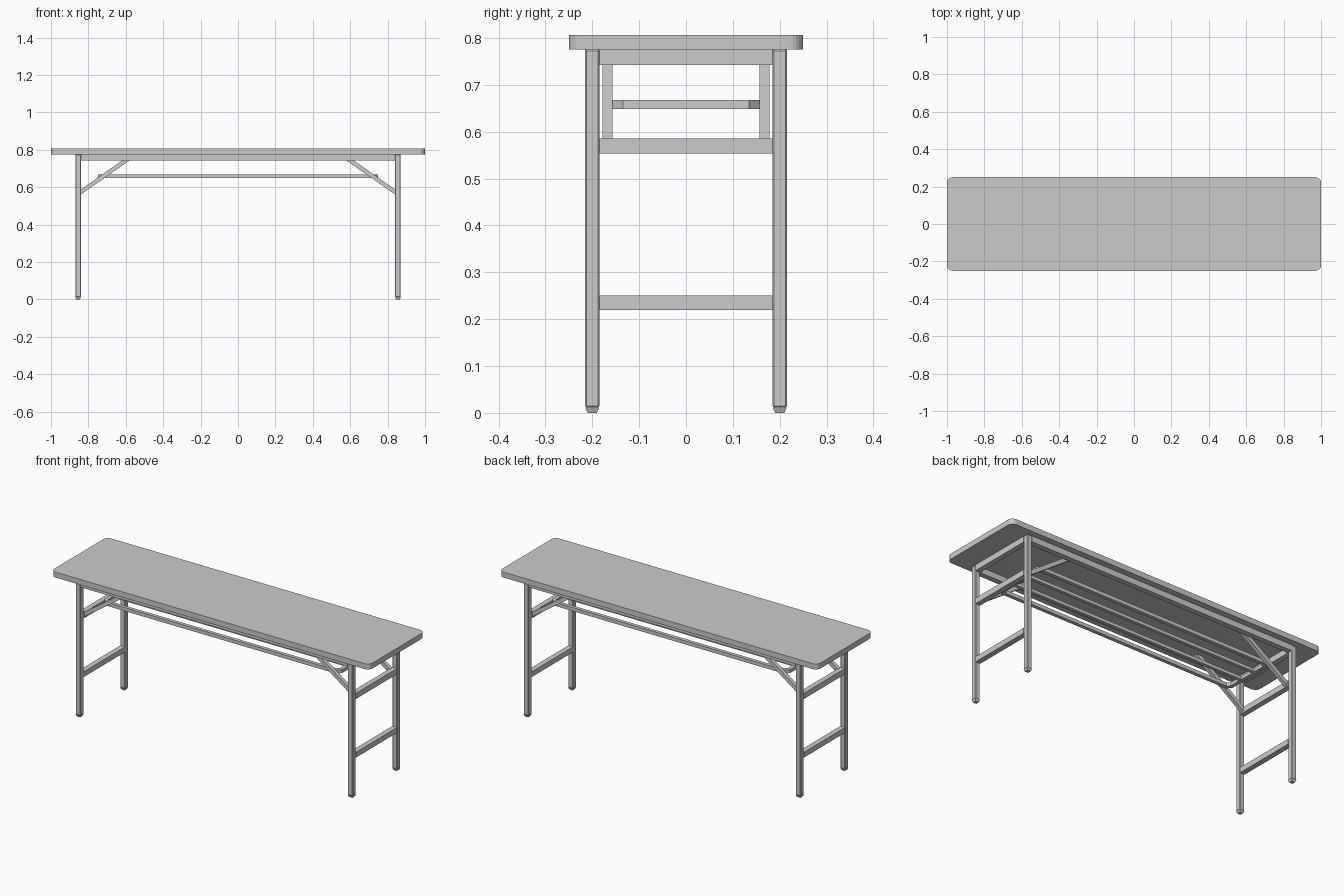
import bpy, bmesh, math
from mathutils import Vector

if "Cube" in bpy.data.objects:
    bpy.data.objects.remove(bpy.data.objects["Cube"])


def finish(name, bm, bevel=0.0):
    bmesh.ops.recalc_face_normals(bm, faces=bm.faces[:])
    me = bpy.data.meshes.new(name)
    bm.to_mesh(me)
    bm.free()
    ob = bpy.data.objects.new(name, me)
    bpy.context.collection.objects.link(ob)
    if bevel:
        mod = ob.modifiers.new("edge_chamfer", 'BEVEL')
        mod.width = bevel
        mod.segments = 1
    return ob


def box(name, x0, x1, y0, y1, z0, z1, bevel=0.0):
    bm = bmesh.new()
    bmesh.ops.create_cube(bm, size=1)
    lo, hi = Vector((x0, y0, z0)), Vector((x1, y1, z1))
    for v in bm.verts:
        v.co = Vector([lo[i] if v.co[i] < 0 else hi[i] for i in range(3)])
    return finish(name, bm, bevel)


def prism(name, points, offset, holes=None):
    # Extrude a flat outline along an offset; an optional matching inner loop makes a ring
    bm = bmesh.new()
    outer = [bm.verts.new(p) for p in points]
    if holes:
        inner = [bm.verts.new(p) for p in holes]
        n = len(outer)
        faces = [bm.faces.new((outer[i], outer[(i + 1) % n], inner[(i + 1) % n], inner[i]))
                 for i in range(n)]
    else:
        faces = [bm.faces.new(outer)]
    ext = bmesh.ops.extrude_face_region(bm, geom=faces, use_keep_orig=True)
    bmesh.ops.translate(bm, vec=offset,
                        verts=[g for g in ext["geom"] if isinstance(g, bmesh.types.BMVert)])
    return finish(name, bm)


# Tabletop with rounded corners
R, SEG = 0.03, 6
outline = []
for k, (sx, sy) in enumerate([(1, 1), (-1, 1), (-1, -1), (1, -1)]):
    for i in range(SEG + 1):
        a = math.radians(90 * (k + i / SEG))
        outline.append((sx * (1 - R) + R * math.cos(a), sy * (0.25 - R) + R * math.sin(a), 0.775))
prism("tabletop", outline, (0, 0, 0.031))

# Long rails under the top
for sy, side in ((-1, "front"), (1, "back")):
    y0, y1 = sorted((sy * 0.185, sy * 0.215))
    box(side + "_rail", -0.84, 0.84, y0, y1, 0.742, 0.775)

for sx, end in ((-1, "left"), (1, "right")):
    x0, x1 = sorted((sx * 0.84, sx * 0.87))

    # End rail and two leg stretchers
    for label, z0, z1 in (("end_rail", 0.742, 0.775), ("upper_stretcher", 0.553, 0.585),
                          ("lower_stretcher", 0.22, 0.25)):
        box(f"{end}_{label}", x0, x1, -0.185, 0.185, z0, z1)

    for sy, side in ((-1, "front"), (1, "back")):
        # Leg
        y0, y1 = sorted((sy * 0.185, sy * 0.215))
        box(f"{side}_{end}_leg", x0, x1, y0, y1, 0.012, 0.775, 0.003)

        # Tapered foot
        bm = bmesh.new()
        bmesh.ops.create_cube(bm, size=1)
        for v in bm.verts:
            w = 0.030 if v.co.z > 0 else 0.020
            v.co = Vector((sx * 0.855 + v.co.x * w, sy * 0.2 + v.co.y * w,
                           0.012 if v.co.z > 0 else 0))
        finish(f"{side}_{end}_foot", bm)

        # Diagonal brace from leg to top
        prof = [(0.845, 0.557), (0.845, 0.584), (0.573, 0.775), (0.534, 0.775)]
        prism(f"{side}_{end}_brace", [(sx * x, sy * 0.157, z) for x, z in prof],
              (0, sy * 0.021, 0))


# Under-table shelf: frame with cut corners plus long inner bars
def octagon(hx, hy, c, z):
    return [(hx, hy - c, z), (hx - c, hy, z), (c - hx, hy, z), (-hx, hy - c, z),
            (-hx, c - hy, z), (c - hx, -hy, z), (hx - c, -hy, z), (hx, c - hy, z)]


prism("shelf_frame", octagon(0.748, 0.157, 0.023, 0.648), (0, 0, 0.02),
      octagon(0.728, 0.137, 0.015, 0.648))
for i, y in enumerate((-0.05, 0.05)):
    box(f"shelf_bar_{i + 1}", -0.73, 0.73, y - 0.009, y + 0.009, 0.649, 0.667)
